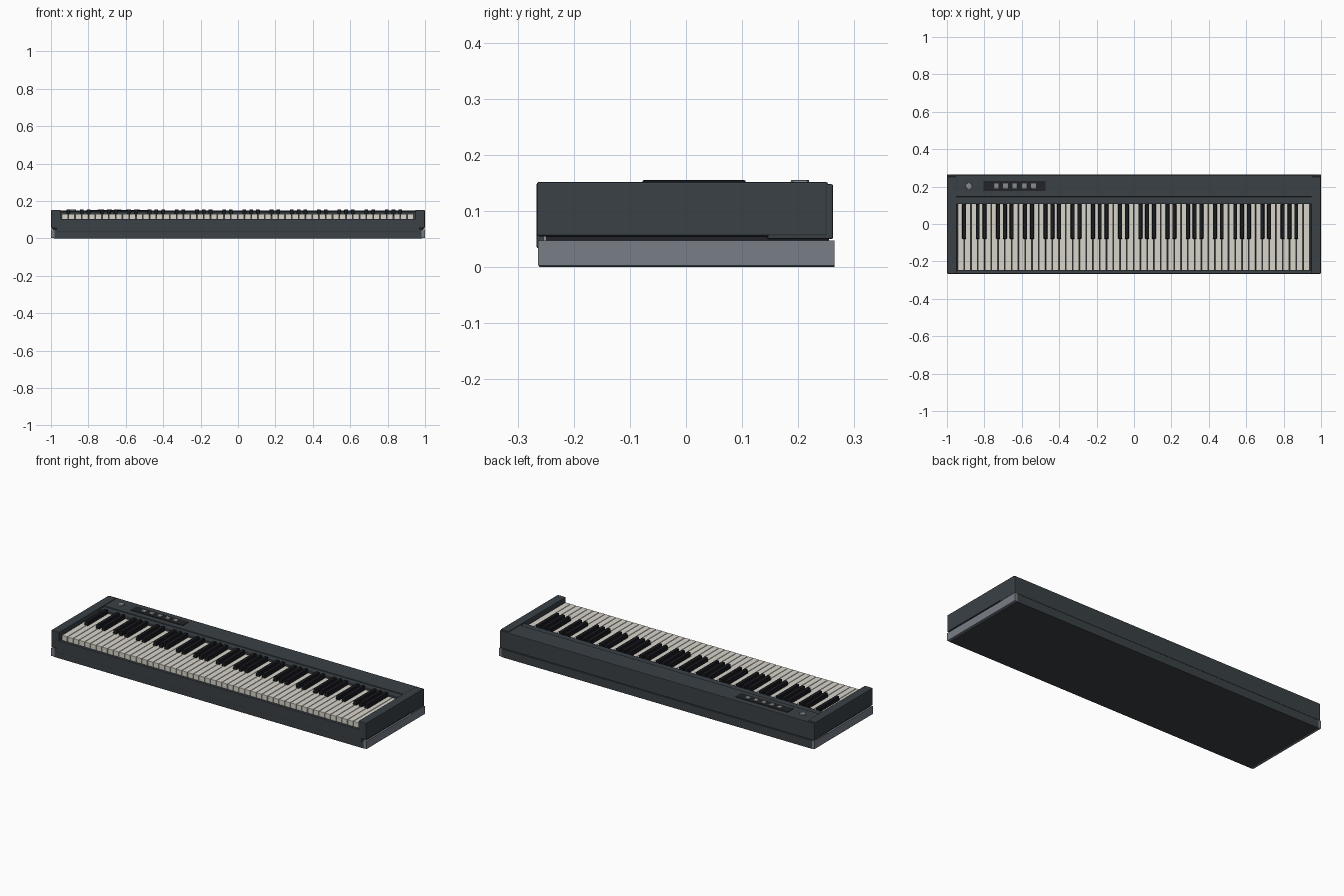
import bpy, bmesh
from mathutils import Matrix, Vector

if "Cube" in bpy.data.objects:
    bpy.data.objects.remove(bpy.data.objects["Cube"])


def material(name, rgb):
    m = bpy.data.materials.new(name)
    m.diffuse_color = (*rgb, 1)
    m.use_nodes = True
    m.node_tree.nodes["Principled BSDF"].inputs["Base Color"].default_value = m.diffuse_color
    return m


CASE = material("case_charcoal", (0.042, 0.052, 0.06))
PANEL = material("panel_black", (0.015, 0.017, 0.02))
BLACK = material("key_black", (0.01, 0.011, 0.014))
IVORY = material("key_ivory", (0.68, 0.66, 0.59))
GREY = material("end_grey", (0.19, 0.21, 0.24))
METAL = material("button_grey", (0.25, 0.26, 0.27))


def add_box(bm, x, y, z, taper=0.0):
    """Box from (min, max) pairs; taper pulls in the top sides and front."""
    size = Vector((x[1] - x[0], y[1] - y[0], z[1] - z[0]))
    mid = Vector((sum(x) / 2, sum(y) / 2, sum(z) / 2))
    mat = Matrix.Translation(mid) @ Matrix.Diagonal((*size, 1))
    verts = bmesh.ops.create_cube(bm, size=1, matrix=mat)["verts"]
    for v in verts:
        if taper and v.co.z > mid.z:
            v.co.x += taper if v.co.x < mid.x else -taper
            if v.co.y < mid.y:
                v.co.y += taper * 2


def finish(name, bm, mat, bevel=0.0):
    me = bpy.data.meshes.new(name)
    bm.to_mesh(me)
    bm.free()
    me.materials.append(mat)
    ob = bpy.data.objects.new(name, me)
    bpy.context.collection.objects.link(ob)
    if bevel:
        b = ob.modifiers.new("Bevel", "BEVEL")
        b.width, b.segments = bevel, 2
    return ob


def boxes(name, mat, specs, bevel=0.0, taper=0.0):
    bm = bmesh.new()
    for s in specs:
        add_box(bm, *s, taper=taper)
    return finish(name, bm, mat, bevel)


def both_sides(x0, x1, y, z):
    return [((x0, x1), y, z), ((-x1, -x0), y, z)]


# Lower case with grey end caps
boxes("base", CASE, [((-0.985, 0.985), (-0.262, 0.265), (0, 0.048))], 0.002)
boxes("end_cap", GREY, both_sides(0.98, 1.0, (-0.264, 0.265), (0.003, 0.048)), 0.001)
boxes("shadow_gap", PANEL, [((-0.99, 0.99), (-0.25, 0.255), (0.046, 0.06))])

# Side cheeks
boxes("cheek", CASE, both_sides(0.948, 0.999, (-0.266, 0.253), (0.055, 0.152)), 0.004)

# Front rail and key bed
boxes("front_rail", CASE, [((-0.97, 0.97), (-0.266, -0.252), (0.034, 0.104))], 0.002)
boxes("key_bed", PANEL, [((-0.95, 0.95), (-0.253, 0.15), (0.055, 0.102))])

# Rear housing: top panel, back wall and the lower strip behind the keys
boxes("rear_housing", CASE, [((-0.998, 0.998), (0.145, 0.262), (0.05, 0.148))], 0.003)
boxes("key_strip", CASE, [((-0.95, 0.95), (0.106, 0.147), (0.09, 0.143))], 0.002)

# White keys
LEFT, PITCH, COUNT = -0.944, 1.884 / 52, 52
boxes("white_keys", IVORY,
      [((LEFT + i * PITCH + 0.0015, LEFT + (i + 1) * PITCH - 0.0015),
        (-0.248, 0.108), (0.1, 0.131)) for i in range(COUNT)], 0.0015)

# Black keys: skip the gaps after B and E (white keys start on A)
boxes("black_keys", BLACK,
      [((LEFT + i * PITCH - 0.011, LEFT + i * PITCH + 0.011),
        (-0.08, 0.106), (0.12, 0.155))
       for i in range(1, COUNT - 1) if i % 7 not in (2, 5)], 0.0015, taper=0.0015)

# Control panel, buttons and knob
boxes("control_panel", PANEL, [((-0.805, -0.473), (0.176, 0.23), (0.14, 0.151))], 0.001)
boxes("buttons", METAL,
      [((x - 0.013, x + 0.013), (0.19, 0.217), (0.145, 0.155))
       for x in (-0.737 + 0.05 * i for i in range(5))], 0.002)
bm = bmesh.new()
bmesh.ops.create_cone(bm, cap_ends=True, segments=24, radius1=0.018, radius2=0.016,
                      depth=0.015, matrix=Matrix.Translation((-0.883, 0.203, 0.1475)))
finish("volume_knob", bm, METAL)
